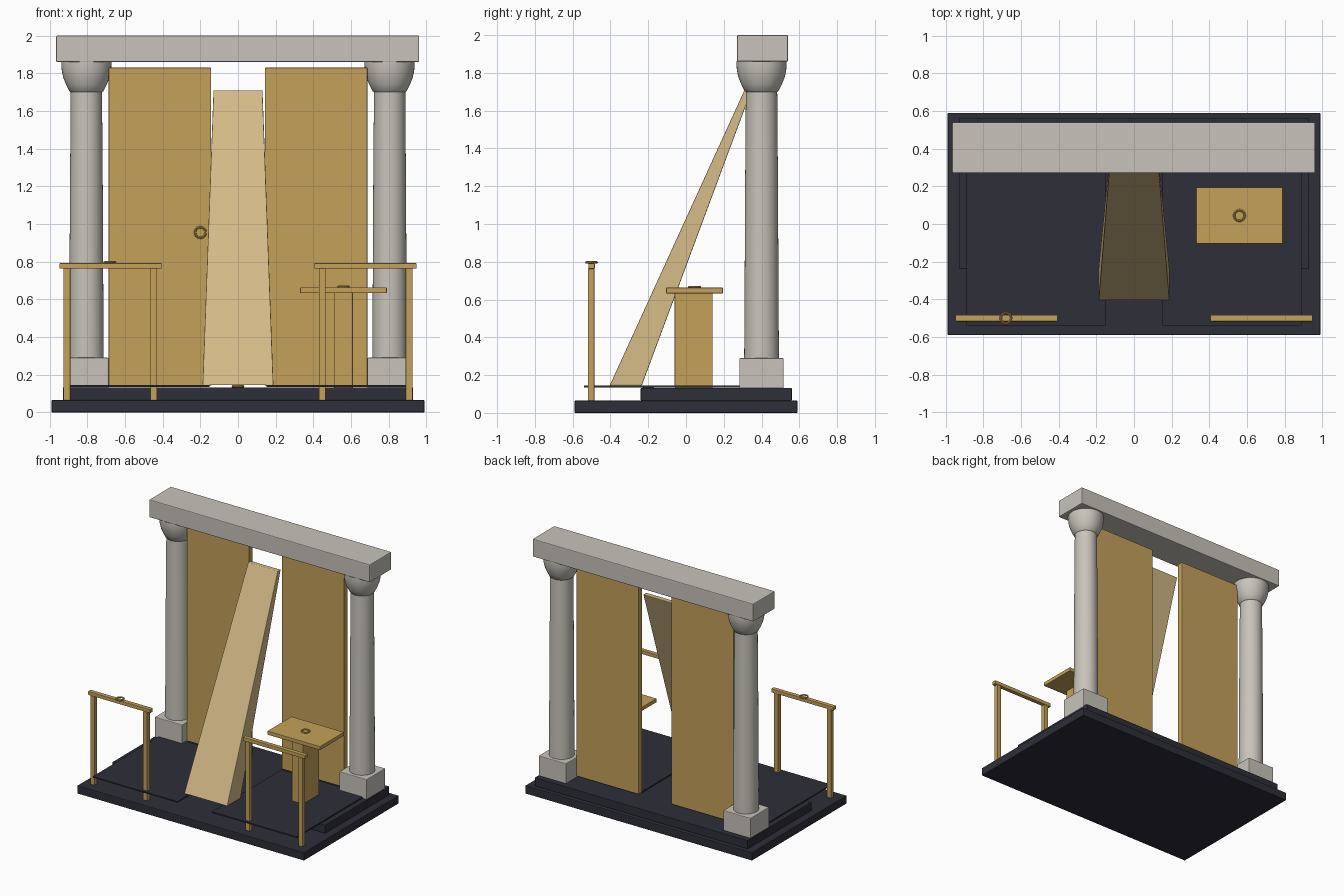
import bpy, bmesh, math
from mathutils import Vector

cube = bpy.data.objects.get("Cube")
if cube:
    bpy.data.objects.remove(cube, do_unlink=True)


def material(name, rgb):
    def lin(v):
        v /= 255
        return v / 12.92 if v <= 0.04045 else ((v + 0.055) / 1.055) ** 2.4
    col = (*[lin(v) for v in rgb], 1)
    m = bpy.data.materials.new(name)
    m.use_nodes = True
    m.diffuse_color = col
    node = m.node_tree.nodes["Principled BSDF"]
    node.inputs["Base Color"].default_value = col
    node.inputs["Roughness"].default_value = 0.8
    return m


GOLD = material("golden wood", (196, 161, 90))
TAN = material("pale tan", (212, 186, 135))
STONE = material("warm grey stone", (200, 196, 187))
DARK = material("dark slate", (45, 46, 56))


def finish(bm, name, mat, bevel=0, smooth=False):
    bmesh.ops.recalc_face_normals(bm, faces=bm.faces)
    mesh = bpy.data.meshes.new(name)
    bm.to_mesh(mesh)
    bm.free()
    mesh.materials.append(mat)
    ob = bpy.data.objects.new(name, mesh)
    bpy.context.scene.collection.objects.link(ob)
    if bevel:
        mod = ob.modifiers.new("soft_edges", 'BEVEL')
        mod.width = bevel
        mod.segments = 2
    if smooth:
        bpy.ops.object.select_all(action='DESELECT')
        ob.select_set(True)
        bpy.context.view_layer.objects.active = ob
        bpy.ops.object.shade_smooth_by_angle(angle=math.radians(35))
    return ob


def box(name, x, y, z, mat, bevel=0.003):
    """Box from (min, max) pairs on each axis."""
    bm = bmesh.new()
    bmesh.ops.create_cube(bm, size=1)
    for v in bm.verts:
        v.co = Vector([(a + b) / 2 + c * (b - a) for c, (a, b) in zip(v.co, (x, y, z))])
    return finish(bm, name, mat, bevel)


def lathe(name, profile, centre, mat, steps=40, closed=False, upright=True):
    """Spin (radius, height) points about z, or about y when not upright."""
    bm = bmesh.new()
    rings = []
    for r, h in profile:
        ring = []
        for i in range(steps):
            a = math.tau * i / steps
            p = Vector((r * math.cos(a), r * math.sin(a), h))
            if not upright:
                p = Vector((p.x, -p.z, p.y))
            ring.append(bm.verts.new(p + Vector(centre)))
        rings.append(ring)
    pairs = list(zip(rings, rings[1:]))
    if closed:
        pairs.append((rings[-1], rings[0]))
    else:
        bm.faces.new(rings[0])
        bm.faces.new(rings[-1])
    for lo, hi in pairs:
        for i in range(steps):
            j = (i + 1) % steps
            bm.faces.new((lo[i], lo[j], hi[j], hi[i]))
    return finish(bm, name, mat, smooth=True)


def ring(name, centre, upright=True):
    tube = [(0.028 + 0.006 * math.cos(math.tau * k / 8),
             0.006 * math.sin(math.tau * k / 8)) for k in range(8)]
    lathe(name, tube, centre, GOLD, steps=24, closed=True, upright=upright)


# Stepped base
box("base_slab", (-0.99, 0.99), (-0.59, 0.59), (0, 0.065), DARK, 0.005)
box("upper_step", (-0.93, 0.93), (-0.24, 0.56), (0.065, 0.132), DARK)

# Columns, doors, floor panels and railings on both sides
shaft = [(0.092, 0.28), (0.09, 0.6), (0.087, 1.2), (0.083, 1.70)]
capital = [(0.083, 1.70), (0.09, 1.705), (0.108, 1.74), (0.122, 1.775),
           (0.13, 1.81), (0.133, 1.84), (0.133, 1.862)]
for side, s in (("right", -1), ("left", 1)):
    def span(a, b):
        return tuple(sorted((s * a, s * b)))
    box(side + "_plinth", span(0.687, 0.925), (0.283, 0.517), (0.13, 0.29), STONE, 0.005)
    lathe(side + "_column_shaft", shaft, (s * 0.805, 0.40, 0), STONE)
    lathe(side + "_capital", capital, (s * 0.805, 0.40, 0), STONE)
    box(side + "_door", span(0.143, 0.687), (0.34, 0.387), (0.143, 1.83), GOLD)
    box(side + "_floor_panel", span(0.15, 0.89), (-0.54, 0.33), (0.134, 0.144), DARK, 0)
    box(side + "_handrail", span(0.405, 0.948), (-0.517, -0.483), (0.763, 0.792), GOLD)
    for label, x in (("inner", 0.447), ("outer", 0.908)):
        box(f"{side}_{label}_rail_post", span(x - 0.018, x + 0.018),
            (-0.52, -0.485), (0.065, 0.765), GOLD)

# Lintel across the columns
box("lintel", (-0.965, 0.962), (0.27, 0.54), (1.86, 2.0), STONE, 0.006)

# Leaning wedge, tapering in width and thickness toward the top
bm = bmesh.new()
low, high = [[bm.verts.new((x, y, z)) for x, y in ((-w, y0), (w, y0), (w, y1), (-w, y1))]
             for w, y0, y1, z in ((0.188, -0.404, -0.234, 0.145), (0.13, 0.31, 0.348, 1.71))]
bm.faces.new(low)
bm.faces.new(high)
for i in range(4):
    j = (i + 1) % 4
    bm.faces.new((low[i], low[j], high[j], high[i]))
finish(bm, "leaning_wedge", TAN, 0.004)

# Pedestal table
box("table_leg", (0.51, 0.61), (-0.06, 0.14), (0.132, 0.64), GOLD)
box("table_top", (0.33, 0.79), (-0.105, 0.195), (0.633, 0.663), GOLD)

# Small rings on the table, rail, door and floor
ring("table_ring", (0.56, 0.045, 0.667))
ring("rail_ring", (-0.68, -0.5, 0.797))
ring("door_ring", (-0.2, 0.336, 0.955), upright=False)
ring("floor_ring", (0, -0.2, 0.138))
